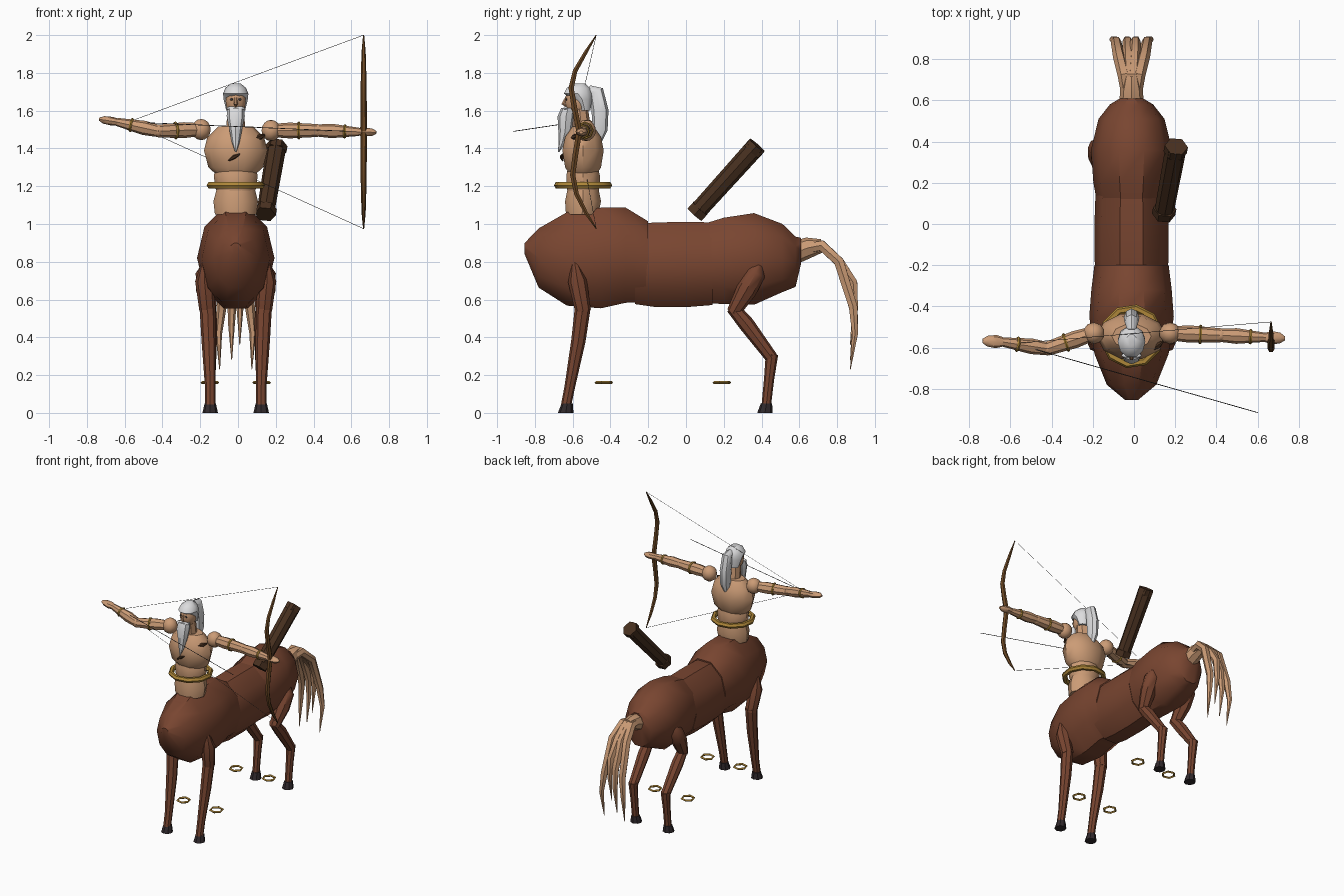
import bpy, bmesh, math
from mathutils import Vector

cube = bpy.data.objects.get("Cube")
if cube:
    bpy.data.objects.remove(cube, do_unlink=True)


def material(name, rgb):
    m = bpy.data.materials.new(name)
    m.use_nodes = True
    m.diffuse_color = (*rgb, 1)
    m.node_tree.nodes["Principled BSDF"].inputs["Base Color"].default_value = (*rgb, 1)
    return m


COAT = material("chestnut coat", (0.19, 0.06, 0.03))
SKIN = material("tan skin", (0.6, 0.33, 0.18))
HAIR = material("white hair", (0.72, 0.72, 0.73))
GOLD = material("gold", (0.42, 0.24, 0.04))
HOOF = material("dark hoof", (0.03, 0.022, 0.025))
LEATHER = material("dark leather", (0.065, 0.03, 0.014))
WOOD = material("bow wood", (0.15, 0.065, 0.018))
CORD = material("dark cord", (0.04, 0.04, 0.04))
X, Y, Z = Vector((1, 0, 0)), Vector((0, 1, 0)), Vector((0, 0, 1))
CX = -0.012  # middle plane of the figure


def finish(name, bm, mat, angle=40):
    bmesh.ops.recalc_face_normals(bm, faces=bm.faces)
    mesh = bpy.data.meshes.new(name)
    bm.to_mesh(mesh)
    bm.free()
    mesh.materials.append(mat)
    mesh.shade_smooth()
    mesh.set_sharp_from_angle(angle=math.radians(angle))
    ob = bpy.data.objects.new(name, mesh)
    bpy.context.collection.objects.link(ob)
    return ob


def loft(name, pts, radii, mat, n=8, ref=X, axis=None):
    """Closed skin over elliptical rings set along a path."""
    pts = [Vector(p) for p in pts]
    bm, rings = bmesh.new(), []
    for i, (p, r) in enumerate(zip(pts, radii)):
        a, b = r if isinstance(r, tuple) else (r, r)
        t = axis or (pts[min(i + 1, len(pts) - 1)] - pts[max(i - 1, 0)]).normalized()
        u = (ref - t * ref.dot(t)).normalized()
        v = t.cross(u)
        rings.append([bm.verts.new(p + u * a * math.cos(k * math.tau / n)
                                   + v * b * math.sin(k * math.tau / n)) for k in range(n)])
    for r0, r1 in zip(rings, rings[1:]):
        for k in range(n):
            bm.faces.new((r0[k], r0[(k + 1) % n], r1[(k + 1) % n], r1[k]))
    bm.faces.new(rings[0])
    bm.faces.new(rings[-1])
    return finish(name, bm, mat)


def barrel(name, rings, mat):
    """Horse section: rings of (y, z, half width, half height)."""
    loft(name, [(CX, y, z) for y, z, _, _ in rings], [(a, b) for _, _, a, b in rings],
         mat, 10, X, Y)


def column(name, rings, mat, n=10):
    """Upright part: rings of (z, y, half width, half depth)."""
    loft(name, [(CX, y, z) for z, y, _, _ in rings], [(a, b) for _, _, a, b in rings],
         mat, n, X, Z)


def ball(name, c, size, mat, seg=10, rings=8):
    bm = bmesh.new()
    bmesh.ops.create_uvsphere(bm, u_segments=seg, v_segments=rings, radius=1)
    for v in bm.verts:
        v.co = Vector(c) + Vector(v.co[i] * size[i] for i in range(3))
    return finish(name, bm, mat)


def band(name, c, axis, major, minor, mat, n=8, m=6):
    """Ring-shaped band around an axis."""
    axis = Vector(axis).normalized()
    u = axis.orthogonal().normalized()
    v = axis.cross(u)
    bm = bmesh.new()
    grid = []
    for k in range(n):
        d = u * math.cos(k * math.tau / n) + v * math.sin(k * math.tau / n)
        grid.append([bm.verts.new(Vector(c) + d * (major + minor * math.cos(j * math.tau / m))
                                  + axis * minor * math.sin(j * math.tau / m)) for j in range(m)])
    for k in range(n):
        g, h = grid[k], grid[(k + 1) % n]
        for j in range(m):
            bm.faces.new((g[j], h[j], h[(j + 1) % m], g[(j + 1) % m]))
    return finish(name, bm, mat)


# Horse body in three overlapping sections
barrel("forequarters", [(-.855, .87, .03, .03), (-.78, .82, .12, .165), (-.63, .815, .18, .26),
                        (-.45, .82, .205, .28), (-.32, .835, .195, .265), (-.2, .80, .18, .225)], COAT)
barrel("belly", [(-.27, .785, .17, .22), (-.17, .785, .18, .235), (0, .785, .18, .237),
                 (.14, .79, .175, .23)], COAT)
barrel("hindquarters", [(.09, .79, .165, .22), (.2, .805, .185, .24), (.36, .815, .197, .255),
                        (.51, .82, .16, .19), (.58, .80, .105, .14), (.61, .86, .055, .07)], COAT)

# Legs, hooves and ankle rings on both sides
for side, s in (("left", 1), ("right", -1)):
    def at(off, y, z):
        return (CX + s * off, y, z)
    loft(f"{side}_front_upper_leg", [at(.165, -.59, .8), at(.165, -.575, .7), at(.15, -.545, .54)],
         [.015, .05, .042], COAT)
    loft(f"{side}_front_lower_leg", [at(.15, -.545, .57), at(.143, -.57, .38), at(.135, -.615, .14),
                                     at(.135, -.635, .04)], [.042, .038, .028, .027], COAT)
    loft(f"{side}_hind_thigh", [at(.155, .385, .785), at(.16, .37, .74), at(.155, .32, .65),
                                at(.14, .25, .53)], [.025, .052, .055, .036], COAT)
    loft(f"{side}_hind_shank", [at(.14, .245, .56), at(.14, .32, .47), at(.135, .455, .29)],
         [.035, .042, .033], COAT)
    loft(f"{side}_hind_cannon", [at(.135, .455, .31), at(.135, .44, .18), at(.135, .425, .04)],
         [.033, .027, .025], COAT)
    for place, y in (("front", -.637), ("hind", .418)):
        loft(f"{side}_{place}_hoof", [at(.135, y, 0), at(.135, y + .008, .05)],
             [.041, .03], HOOF, 8, X, Z)
    for place, y in (("front", -.435), ("hind", .19)):
        band(f"{side}_{place}_ankle_ring", at(.137, y, .16), Z, .043, .008, GOLD, 6, 4)

# Tail: root and drooping strands
loft("tail_root", [(CX, .58, .85), (CX, .65, .875), (CX, .72, .885)], [.06, .055, .035], SKIN)
for name, s, drop in (("right", -1, 0), ("middle_right", -.25, .05), ("middle_left", .25, .13),
                      ("left", 1, 0)):
    path = [(.015, .6, .865), (.035, .72, .885), (.06, .81, .80), (.075, .885, .56 + drop),
            (.09, .895, .42 + drop), (.085, .87, .23 + drop)]
    loft(f"tail_strand_{name}", [(CX + s * x, y, z) for x, y, z in path],
         [.03, .032, .03, .026, .018, .002], SKIN, 6)

# Human torso, neck and belt
column("hips", [(1.05, -.55, .11, .09), (1.12, -.545, .118, .1), (1.19, -.545, .1, .085)], SKIN)
column("abdomen", [(1.15, -.545, .09, .08), (1.2, -.545, .112, .093), (1.26, -.545, .115, .093),
                   (1.31, -.545, .1, .08)], SKIN)
column("chest", [(1.255, -.545, .095, .07), (1.3, -.545, .145, .1), (1.39, -.545, .168, .115),
                 (1.46, -.545, .15, .1), (1.515, -.545, .095, .06)], SKIN)
column("neck", [(1.48, -.55, .05, .05), (1.62, -.565, .045, .045)], SKIN, 8)
band("belt", (CX, -.545, 1.205), Z, .137, .019, GOLD, 10)

# Head, face, hair and beard
ball("head", (CX, -.575, 1.65), (.056, .066, .082), SKIN)
column("scalp_hair", [(1.6, -.535, .05, .03), (1.66, -.55, .064, .055), (1.69, -.572, .067, .078),
                      (1.72, -.57, .055, .065), (1.745, -.565, .025, .03)], HAIR)
loft("nose", [(CX, -.635, 1.67), (CX, -.65, 1.635), (CX, -.635, 1.625)], [.006, .011, .006], SKIN, 6)
for side, s in (("left", 1), ("right", -1)):
    ball(f"{side}_eye", (CX + s * .023, -.633, 1.66), (.009, .005, .006), CORD, 8, 6)
    ball(f"{side}_moustache", (CX + s * .022, -.638, 1.612), (.027, .012, .01), HAIR, 8, 6)
column("beard", [(1.615, -.625, .045, .035), (1.57, -.635, .048, .045), (1.49, -.64, .032, .036),
                 (1.43, -.655, .02, .02), (1.38, -.675, .003, .003)], HAIR, 8)
loft("ponytail", [(CX, -.515, 1.71), (CX, -.475, 1.7), (CX, -.455, 1.6), (CX, -.455, 1.5),
                  (CX, -.475, 1.395)], [(.02, .025), (.034, .04), (.038, .045), (.035, .04), .008],
     HAIR, 8)

# Arms: joints listed from shoulder to fingertip
arms = {
    "left": [(.175, -.53, 1.495), (.42, -.54, 1.495), (.64, -.55, 1.488), (.732, -.555, 1.485)],
    "right": [(-.195, -.53, 1.5), (-.42, -.605, 1.492), (-.64, -.572, 1.54), (-.735, -.567, 1.555)],
}
for side, joints in arms.items():
    a, b, c, d = (Vector(j) for j in joints)
    ball(f"{side}_shoulder", a, (.053, .053, .056), SKIN)
    loft(f"{side}_upper_arm", [a, a.lerp(b, .4), b], [.034, .042, .034], SKIN, 8, Z)
    ball(f"{side}_elbow", b, (.034, .034, .034), SKIN, 8, 6)
    loft(f"{side}_forearm", [b, b.lerp(c, .35), c], [.032, .038, .022], SKIN, 8, Z)
    loft(f"{side}_hand", [c.lerp(d, -.15), c.lerp(d, .3), c.lerp(d, .75), d],
         [(.018, .02), (.023, .032), (.02, .026), (.008, .01)], SKIN, 8, Z)
    band(f"{side}_armlet", a.lerp(b, .6), b - a, .04, .008, GOLD)
    band(f"{side}_bracelet", b.lerp(c, .66), c - b, .03, .008, GOLD)

# Bow, string and arrow
profile = [(-.475, 2.0), (-.53, 1.91), (-.587, 1.81), (-.608, 1.72), (-.59, 1.61), (-.565, 1.49),
           (-.585, 1.37), (-.6, 1.26), (-.58, 1.16), (-.53, 1.06), (-.475, .975)]
loft("bow", [(.665, y, z) for y, z in profile],
     [.003, .011, .014, .016, .017, .018, .017, .016, .014, .011, .003], WOOD, 6)
draw = (-.58, -.58, 1.54)
for end, (y, z) in (("upper", profile[0]), ("lower", profile[-1])):
    loft(f"{end}_bowstring", [(.665, y, z), draw], [.0012, .0012], CORD, 4, Y)
loft("arrow", [draw, (.6, -.915, 1.49)], [.002, .002], CORD, 5, Z)

# Quiver with rims, and the visible bits of its strap
low, high = Vector((.145, .055, 1.06)), Vector((.205, .375, 1.415))
loft("quiver", [low, high], [.047, .052], LEATHER, 8)
for name, t in (("bottom", .02), ("top", .96)):
    loft(f"quiver_{name}_rim", [low.lerp(high, t - .045), low.lerp(high, t + .045)],
         [.057, .057], LEATHER, 6)
loft("chest_strap", [(-.05, -.652, 1.335), (-.02, -.658, 1.355), (.01, -.654, 1.37)],
     [.004, .011, .004], LEATHER, 6, Z)
loft("shoulder_strap", [(.085, -.61, 1.45), (.115, -.59, 1.46), (.14, -.57, 1.47)],
     [.006, .016, .006], LEATHER, 6, Z)
